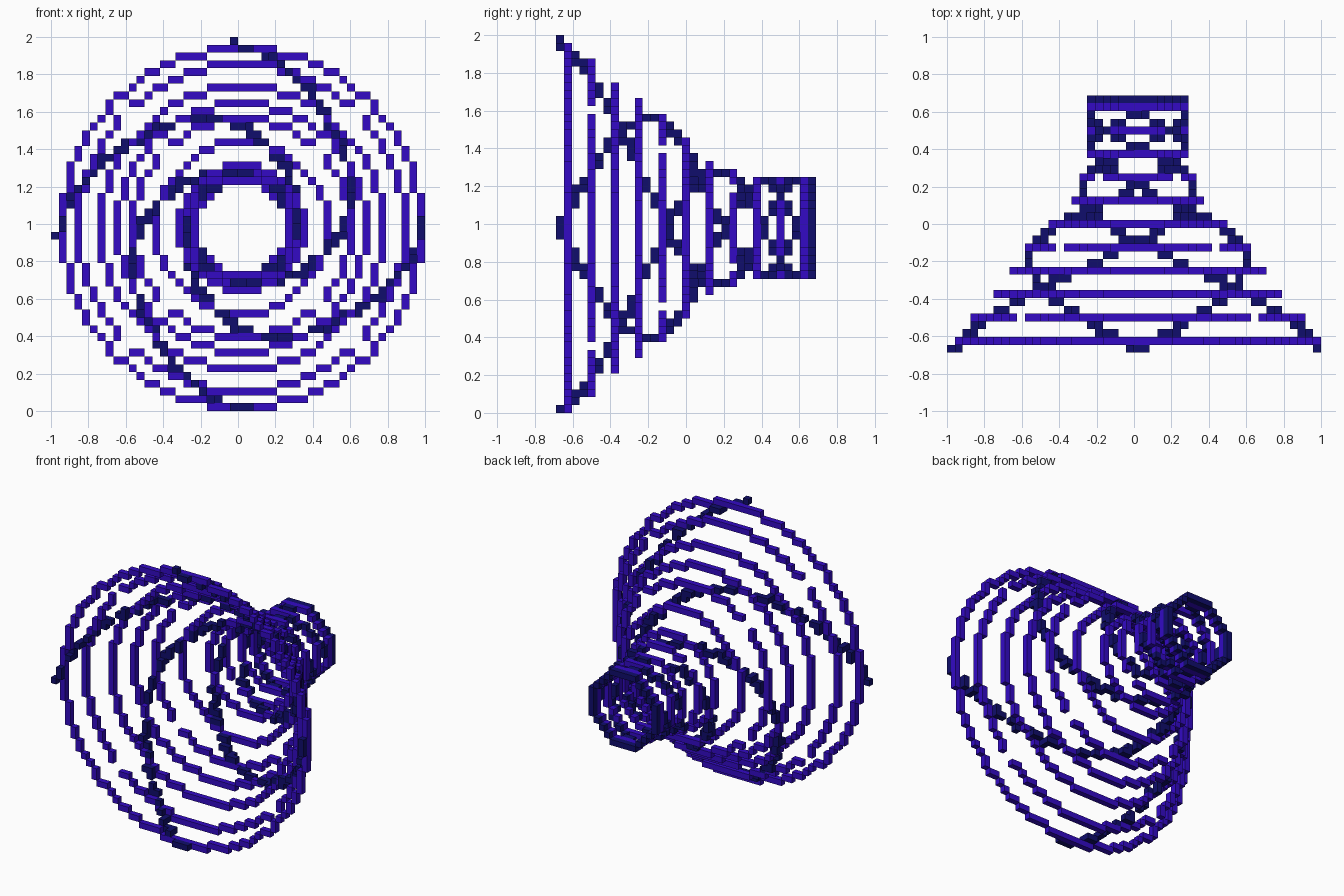
import bpy, bmesh, math
from mathutils import Vector

cube = bpy.data.objects.get("Cube")
if cube:
    bpy.data.objects.remove(cube, do_unlink=True)

U = 2 / 48            # block size
LAYERS = 33           # blocks from front to back


def material(name, rgb):
    m = bpy.data.materials.new(name)
    m.use_nodes = True
    m.diffuse_color = (*rgb, 1)
    m.node_tree.nodes["Principled BSDF"].inputs["Base Color"].default_value = (*rgb, 1)
    return m


violet = material("violet", (0.033, 0.003, 0.56))
navy = material("navy", (0.005, 0.004, 0.15))


def build_blocks(name, cells, mat):
    """Turn a set of (x, layer, z) cells into a mesh of exposed block faces."""
    bm = bmesh.new()
    for cell in sorted(cells):
        centre = Vector((cell[0] + 0.5, cell[1] + 0.5 - LAYERS / 2, cell[2] + 23.5)) * U
        for axis in range(3):
            for sign in (-1, 1):
                near = list(cell)
                near[axis] += sign
                if tuple(near) in cells:
                    continue
                n, a, b = Vector(), Vector(), Vector()
                n[axis] = sign * U / 2
                a[(axis + 1) % 3] = U / 2
                b[(axis + 2) % 3] = sign * U / 2
                corners = (-a - b, a - b, a + b, b - a)
                bm.faces.new([bm.verts.new(centre + n + c) for c in corners])
    bmesh.ops.remove_doubles(bm, verts=bm.verts[:], dist=U / 100)
    mesh = bpy.data.meshes.new(name)
    bm.to_mesh(mesh)
    bm.free()
    mesh.materials.append(mat)
    ob = bpy.data.objects.new(name, mesh)
    bpy.context.collection.objects.link(ob)
    return ob


def circle_cells(r, layer):
    """One-block-wide circle, drawn by octants."""
    cells = set()
    for i in range(int(r / math.sqrt(2)) + 1):
        j = round(math.sqrt(r * r - i * i))
        for p, q in ((i, j), (j, i)):
            for sp in (-1, 1):
                for sq in (-1, 1):
                    cells.add((sp * p, layer, sq * q))
    return cells


# Hoops along the funnel, every third layer
radii = [23, 21, 18, 16, 14, 11, 8, 7, 6, 6, 6]
taken = set()
for k, r in enumerate(radii):
    hoop = circle_cells(r, 1 + 3 * k)
    taken |= hoop
    build_blocks(f"hoop_{k + 1}", hoop, violet)

# End rim at the narrow back
rim = circle_cells(6, LAYERS - 1)
taken |= rim
build_blocks("end_rim", rim, navy)


def funnel_radius(t):
    """Radius in blocks at a depth measured in layers."""
    if t < 1:
        return 23.6 - 0.6 * t
    k = min((t - 1) / 3, len(radii) - 1.001)
    i = int(k)
    return radii[i] + (radii[i + 1] - radii[i]) * (k - i)


# Four spiral strands, winding faster as the funnel narrows
STEPS = 4
for s in range(4):
    angle = -0.04 + s * math.pi / 2
    strand = set()
    for n in range((LAYERS - 1) * STEPS):
        t = n / STEPS
        r = funnel_radius(t)
        x = min(round(r * math.sin(angle)), 23)
        z = max(round(r * math.cos(angle)), -23)
        strand.add((x, int(t), z))
        angle += 2.07 / r / STEPS
    build_blocks(f"spiral_strand_{s + 1}", strand - taken, navy)
